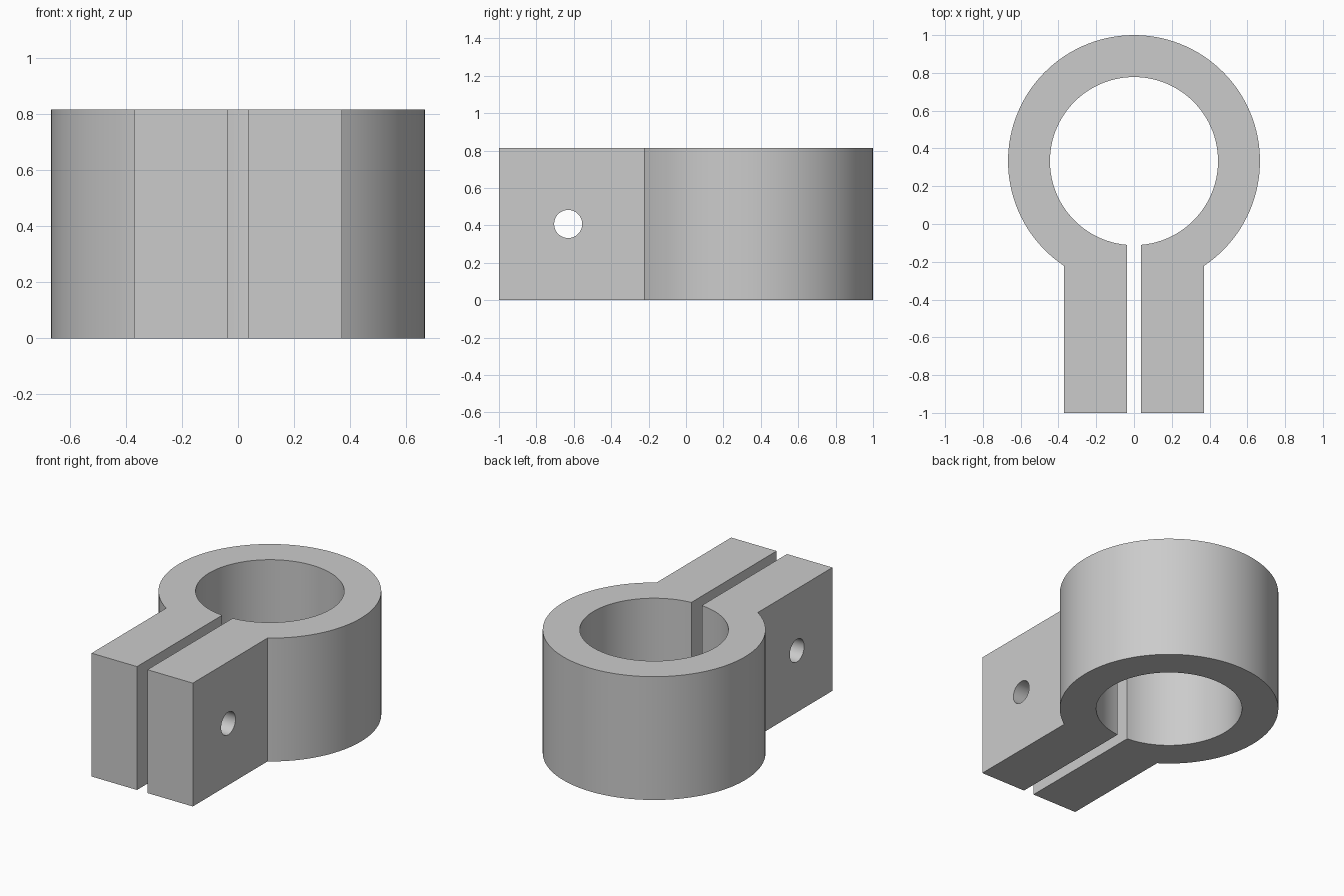
import bpy, bmesh, math
from mathutils import Vector

cube = bpy.data.objects.get("Cube")
if cube:
    bpy.data.objects.remove(cube)

HEIGHT = 0.815
CENTRE_Y, OUTER_R, INNER_R = 0.333, 0.667, 0.445
GAP_X, LUG_X, FRONT_Y = 0.038, 0.37, -1.0
HOLE_Y, HOLE_R = -0.63, 0.075
STEPS = 96

# Plain grey metal
grey = bpy.data.materials.new("grey metal")
grey.use_nodes = True
colour = (0.6, 0.6, 0.6, 1)
grey.diffuse_color = colour
grey.node_tree.nodes["Principled BSDF"].inputs["Base Color"].default_value = colour


def arc(bm, radius, end_x):
    """Arc around the ring, open at the front between -end_x and end_x."""
    half_open = math.asin(end_x / radius)
    points = []
    for i in range(STEPS + 1):
        a = half_open + (2 * math.pi - 2 * half_open) * i / STEPS
        points.append(bm.verts.new((radius * math.sin(a),
                                    CENTRE_Y - radius * math.cos(a), 0)))
    return points


# Split ring profile with two clamping lugs
bm = bmesh.new()
outer = arc(bm, OUTER_R, LUG_X)
inner = arc(bm, INNER_R, GAP_X)
for i in range(STEPS):
    bm.faces.new((outer[i], outer[i + 1], inner[i + 1], inner[i]))
for side, end in ((1, 0), (-1, -1)):
    near = bm.verts.new((side * GAP_X, FRONT_Y, 0))
    far = bm.verts.new((side * LUG_X, FRONT_Y, 0))
    bm.faces.new((outer[end], inner[end], near, far))

# Raise the profile into a solid
raised = bmesh.ops.extrude_face_region(bm, geom=bm.faces[:])["geom"]
bmesh.ops.translate(bm, vec=Vector((0, 0, HEIGHT)),
                    verts=[g for g in raised if isinstance(g, bmesh.types.BMVert)])
bmesh.ops.recalc_face_normals(bm, faces=bm.faces[:])
mesh = bpy.data.meshes.new("split_clamp_collar")
bm.to_mesh(mesh)
bm.free()
collar = bpy.data.objects.new("split_clamp_collar", mesh)
bpy.context.collection.objects.link(collar)
mesh.materials.append(grey)

# Bolt hole through both lugs
bpy.ops.mesh.primitive_cylinder_add(vertices=48, radius=HOLE_R, depth=1.2,
                                    location=(0, HOLE_Y, HEIGHT / 2),
                                    rotation=(0, math.pi / 2, 0))
cutter = bpy.context.object
cutter.name = "bolt_hole_cutter"
cutter.hide_render = True
cutter.data.materials.append(grey)

bpy.ops.object.select_all(action="DESELECT")
collar.select_set(True)
bpy.context.view_layer.objects.active = collar
hole = collar.modifiers.new("bolt hole", "BOOLEAN")
hole.operation = "DIFFERENCE"
hole.solver = "EXACT"
hole.object = cutter
bpy.ops.object.modifier_apply(modifier=hole.name)
bpy.data.objects.remove(cutter)

# Smooth curved walls, crisp edges
bpy.ops.object.shade_smooth_by_angle(angle=math.radians(30))
